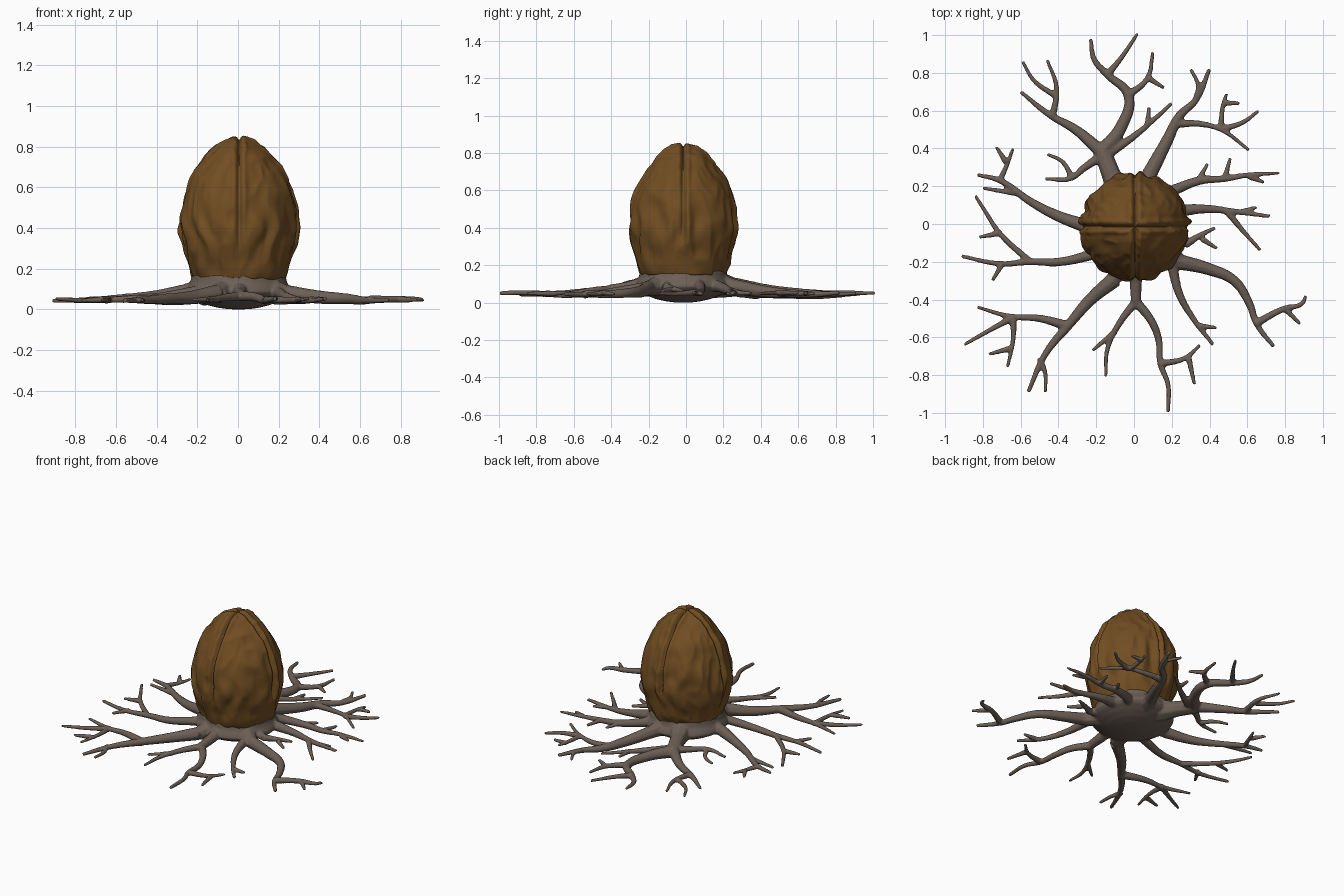
import bpy, bmesh, math, random
from mathutils import Vector, noise

if "Cube" in bpy.data.objects:
    bpy.data.objects.remove(bpy.data.objects["Cube"])

random.seed(4)


def material(name, rgb):
    m = bpy.data.materials.new(name)
    m.diffuse_color = (*rgb, 1)
    m.use_nodes = True
    m.node_tree.nodes["Principled BSDF"].inputs["Base Color"].default_value = m.diffuse_color
    return m


BROWN = material("brown_husk", (0.165, 0.075, 0.016))
GREY = material("grey_root", (0.15, 0.115, 0.092))


def lathe(bm, bottom, rings, top, seg, centre=(0, 0), shape=lambda p, i: p):
    """Closed surface of revolution: bottom pole, rings of (r, z), top pole."""
    cx, cy = centre
    rows = []
    for i, (r, z) in enumerate(rings):
        row = []
        for k in range(seg):
            a = 2 * math.pi * k / seg
            p = shape(Vector((r * math.cos(a), r * math.sin(a), z)), i)
            row.append(bm.verts.new(p + Vector((cx, cy, 0))))
        rows.append(row)
    lo = bm.verts.new((cx, cy, bottom))
    hi = bm.verts.new((cx, cy, top))
    for k in range(seg):
        n = (k + 1) % seg
        bm.faces.new((lo, rows[0][n], rows[0][k]))
        bm.faces.new((hi, rows[-1][k], rows[-1][n]))
        for a, b in zip(rows, rows[1:]):
            bm.faces.new((a[k], a[n], b[n], b[k]))


def finish(bm, mesh, mat):
    bmesh.ops.recalc_face_normals(bm, faces=bm.faces)
    for f in bm.faces:
        f.smooth = True
    bm.to_mesh(mesh)
    bm.free()
    mesh.materials.clear()
    mesh.materials.append(mat)


# ---- bulb: egg profile, lumps and four seams meeting at the top
profile = []
for i in range(26):
    z = 0.15 + 0.25 * i / 26
    profile.append((0.285 - 0.055 * ((0.4 - z) / 0.24) ** 1.5, z))
for i in range(64):
    a = math.pi / 2 * i / 64
    profile.append((0.285 * math.cos(a) ** 1.2, 0.4 + 0.445 * math.sin(a)))


def husk(p, i):
    (r0, z0), (r1, z1) = profile[max(i - 1, 0)], profile[min(i + 1, len(profile) - 1)]
    ang = math.atan2(p.y, p.x)
    n = Vector(((z1 - z0) * math.cos(ang), (z1 - z0) * math.sin(ang), r0 - r1)).normalized()
    belly = math.exp(-((p.z - 0.38) / 0.14) ** 2)
    wob = noise.noise(p * 5)
    d = 0.013 * noise.noise(p * 8 + Vector((3, 1, 7)))
    d += 0.007 * (0.5 - abs(noise.noise(Vector((p.x * 14, p.y * 14, p.z * 7)))) * 2)
    d += 0.009 * belly * math.sin(13 * ang + 4 * wob)
    # seams run along the x and y planes and fade out low down
    s = min(abs(p.x), abs(p.y))
    fade = min(max((p.z - 0.28) / 0.12, 0), 1)
    d += fade * (0.008 * math.exp(-((s - 0.026) / 0.014) ** 2) - 0.02 * math.exp(-(s / 0.009) ** 2))
    return p + n * d


bm = bmesh.new()
lathe(bm, 0.15, profile, 0.822, 256, (0.005, -0.015), husk)
mesh = bpy.data.meshes.new("bulb")
finish(bm, mesh, BROWN)
bpy.context.collection.objects.link(bpy.data.objects.new("bulb", mesh))

# ---- roots: tapered bevelled curves, points in hundredths seen from above
curve = bpy.data.curves.new("roots", 'CURVE')
curve.dimensions = '3D'
curve.bevel_depth = 1
curve.bevel_resolution = 2
curve.resolution_u = 8
curve.use_fill_caps = True


def branch(r0, r1, *pts):
    """One root from radius r0 to r1 (hundredths)."""
    sp = curve.splines.new('BEZIER')
    sp.bezier_points.add(len(pts) - 1)
    for i, (b, (x, y)) in enumerate(zip(sp.bezier_points, pts)):
        x, y = x / 100, y / 100
        t = i / (len(pts) - 1)
        inner = min(max((0.62 - math.hypot(x, y)) / 0.4, 0), 1.1)
        b.co = (x, y, 0.048 + 0.045 * inner ** 1.4 + (random.uniform(-.005, .005) if i else 0))
        b.radius = (r0 + (r1 - r0) * t ** 0.8) / 100
        b.handle_left_type = b.handle_right_type = 'AUTO'


def trunk(r0, r1, *pts):
    """A main root, with a flared start buried in the base."""
    x, y = pts[0]
    branch(r0 * 1.5, r0, (x * 0.6, y * 0.6), (x, y))
    branch(r0, r1, *pts)


def twig(*pts):
    branch(1.7, 1.0, *pts)


# back left root
trunk(5.2, 4.6, (-12, 26), (-17, 39))
branch(4.2, 1.1, (-17, 38), (-7, 51), (-3, 68), (-14, 79), (-21, 87), (-23, 98))
branch(2.0, 1.0, (-14, 79), (-6, 89), (2, 101))
branch(2.2, 1.0, (-3, 68), (7, 77), (10, 91))
twig((8, 77), (16, 72))
branch(3.8, 1.1, (-16, 37), (-31, 50), (-45, 58), (-60, 70))
branch(2.0, 1.0, (-43, 57), (-41, 72), (-46, 87))
twig((-42, 68), (-53, 76), (-59, 86))
branch(2.8, 1.0, (-14, 37), (-2, 45), (8, 53), (20, 64))
twig((7, 52), (8, 62))
branch(2.8, 1.0, (-17, 36), (-26, 30), (-34, 24), (-47, 24))
twig((-33, 25), (-38, 33), (-46, 37))
# back right root
trunk(4.2, 1.2, (8, 26), (18, 45), (24, 57), (33, 66), (40, 82))
twig((33, 67), (34, 73), (30, 82))
branch(2.3, 1.0, (22, 53), (35, 53), (46, 50), (61, 39))
branch(1.9, 1.0, (46, 50), (58, 54), (66, 60))
twig((46, 51), (47, 62), (49, 69))
twig((47, 64), (56, 64))
# right roots
trunk(3.0, 1.0, (21, 18), (35, 23), (48, 24), (61, 26), (77, 27))
twig((34, 23), (39, 32))
twig((48, 24), (51, 35))
twig((61, 25), (69, 22))
trunk(3.4, 1.1, (24, 7), (37, 8), (50, 7), (72, 4))
branch(2.0, 1.0, (49, 7), (58, -4), (67, -14))
twig((56, 6), (65, 9))
trunk(2.4, 1.0, (27, -11), (35, -6), (43, -2))
twig((36, -8), (44, -13))
# front right roots
trunk(4.2, 1.2, (24, -20), (40, -24), (53, -30), (61, -42), (65, -53), (74, -65))
branch(2.2, 1.0, (64, -53), (79, -45), (89, -42), (91, -38))
twig((80, -45), (88, -53))
trunk(3.0, 1.1, (20, -21), (24, -37), (32, -51), (42, -64))
twig((35, -54), (44, -55))
# front root
trunk(3.4, 2.8, (1, -29), (1, -41))
branch(2.7, 1.2, (1, -41), (9, -51), (13, -61), (14, -74), (18, -85), (18, -99.5))
branch(2.0, 1.0, (14, -74), (27, -71), (35, -64))
twig((29, -71), (32, -85))
branch(2.4, 1.0, (1, -41), (-8, -53), (-14, -66), (-15, -81))
twig((-10, -57), (-22, -67))
# front left root
trunk(4.4, 1.2, (-10, -29), (-23, -40), (-35, -54), (-47, -69), (-56, -89))
twig((-50, -71), (-47, -79), (-47, -89))
branch(2.8, 1.0, (-35, -54), (-50, -50), (-65, -49), (-83, -44))
branch(2.0, 1.0, (-63, -49), (-76, -56), (-90, -64))
branch(1.9, 1.0, (-64, -50), (-64, -61), (-67, -76))
twig((-66, -66), (-77, -69))
# left roots
trunk(3.0, 1.1, (-21, -16), (-39, -20), (-55, -20), (-71, -21), (-91.5, -17))
branch(1.9, 1.0, (-55, -20), (-71, -5), (-79, 7), (-84, 15))
twig((-72, -5), (-82, -7))
twig((-69, -20), (-75, -30))
trunk(3.8, 1.1, (-26, -1), (-42, 5), (-55, 12), (-71, 23), (-83, 26))
twig((-61, 16), (-80, 19))
twig((-71, 23), (-67, 32), (-64, 40))
twig((-68, 33), (-73, 41))

# ---- roots and rounded base fused into one smooth skin
helper = bpy.data.objects.new("root_curves", curve)
bpy.context.collection.objects.link(helper)
bpy.context.view_layer.update()
mesh = bpy.data.meshes.new_from_object(helper.evaluated_get(bpy.context.evaluated_depsgraph_get()))
bpy.data.objects.remove(helper)
bm = bmesh.new()
bm.from_mesh(mesh)
base = [(0.05, 0.001), (0.1, 0.008), (0.15, 0.02), (0.2, 0.04), (0.245, 0.065),
        (0.262, 0.085), (0.255, 0.105), (0.24, 0.13), (0.234, 0.15), (0.233, 0.168)]
lathe(bm, 0.0, base, 0.168, 64, (0.003, -0.015))
finish(bm, mesh, GREY)
roots = bpy.data.objects.new("roots", mesh)
bpy.context.collection.objects.link(roots)
rem = roots.modifiers.new("fuse", 'REMESH')
rem.mode = 'VOXEL'
rem.voxel_size = 0.007
rem.use_smooth_shade = True
smo = roots.modifiers.new("soften", 'SMOOTH')
smo.factor = 0.5
smo.iterations = 5
